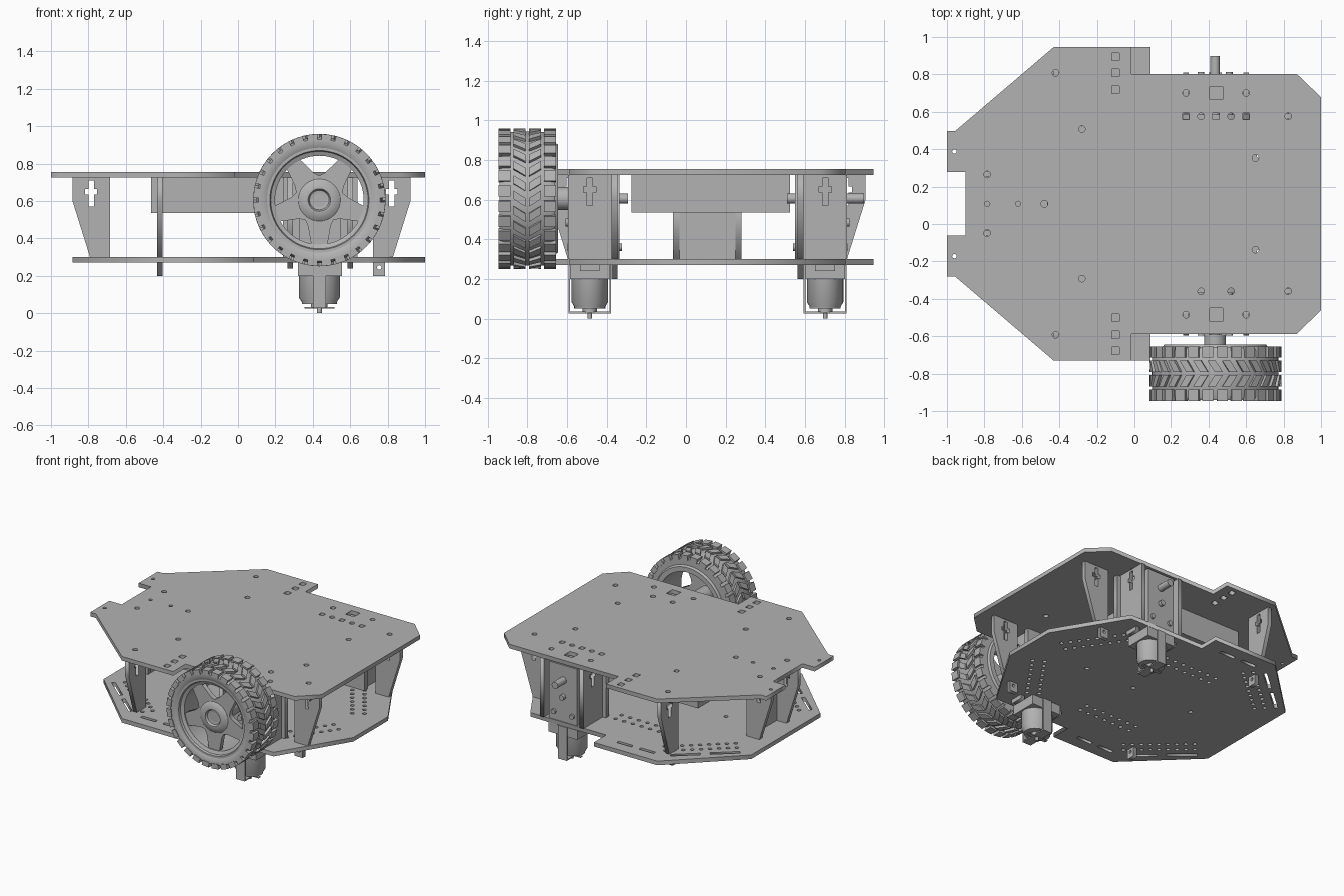
import bpy, bmesh
from math import sin, cos, pi, radians, atan2, hypot
from mathutils import Matrix

cube = bpy.data.objects.get("Cube")
if cube:
    bpy.data.objects.remove(cube)

grey = bpy.data.materials.new("mid grey")
grey.use_nodes = True
grey.diffuse_color = (0.45, 0.45, 0.45, 1)
grey.node_tree.nodes["Principled BSDF"].inputs["Base Color"].default_value = (0.45, 0.45, 0.45, 1)

MID = 0.108            # chassis symmetry line in y
AXLE_X, AXLE_Z = 0.435, 0.605
TOP, BOTTOM = 0.74, 0.285
FLAT = Matrix.Identity(4)
FACING_Y = Matrix(((1, 0, 0, 0), (0, 0, -1, 0), (0, 1, 0, 0), (0, 0, 0, 1)))
FACING_X = Matrix(((0, 0, 1, 0), (1, 0, 0, 0), (0, 1, 0, 0), (0, 0, 0, 1)))


def add(name, mesh, smooth=False):
    mesh.materials.clear()
    mesh.materials.append(grey)
    if smooth:
        mesh.shade_smooth()
        mesh.set_sharp_from_angle(angle=radians(35))
    ob = bpy.data.objects.new(name, mesh)
    bpy.context.collection.objects.link(ob)
    return ob


def finish(name, bm, smooth=False):
    bmesh.ops.remove_doubles(bm, verts=bm.verts, dist=1e-5)
    bmesh.ops.recalc_face_normals(bm, faces=bm.faces)
    mesh = bpy.data.meshes.new(name)
    bm.to_mesh(mesh)
    bm.free()
    return add(name, mesh, smooth)


def sheet(name, outline, holes, thick, matrix):
    """Flat sheet cut from an outline with holes."""
    curve = bpy.data.curves.new(name, "CURVE")
    curve.dimensions, curve.fill_mode, curve.extrude = "2D", "BOTH", thick / 2
    for loop in [outline] + holes:
        sp = curve.splines.new("POLY")
        sp.points.add(len(loop) - 1)
        sp.use_cyclic_u = True
        for p, (u, v) in zip(sp.points, loop):
            p.co = (u, v, 0, 1)
    tmp = bpy.data.objects.new(name + " curve", curve)
    bpy.context.collection.objects.link(tmp)
    dg = bpy.context.evaluated_depsgraph_get()
    mesh = bpy.data.meshes.new_from_object(tmp.evaluated_get(dg))
    bpy.data.objects.remove(tmp)
    mesh.transform(matrix)
    return add(name, mesh)


def box(name, x, y, z):
    bm = bmesh.new()
    size = [b - a for a, b in (x, y, z)]
    mid = [(a + b) / 2 for a, b in (x, y, z)]
    bmesh.ops.create_cube(bm, size=1, matrix=Matrix.Translation(mid) @ Matrix.Diagonal((*size, 1)))
    return finish(name, bm)


def lathe(name, profile, centre, axis="Y", closed=False, n=48):
    """Spin (radius, height) points round an axis."""
    bm = bmesh.new()
    cx, cy = centre
    rings = []
    for r, h in profile:
        pts = [(cx + r * cos(2 * pi * i / n), cy + r * sin(2 * pi * i / n)) for i in range(n)]
        rings.append([bm.verts.new((a, h, b) if axis == "Y" else (a, b, h)) for a, b in pts])
    pairs = list(zip(rings, rings[1:])) + ([(rings[-1], rings[0])] if closed else [])
    for a, b in pairs:
        for i in range(n):
            bm.faces.new((a[i], a[(i + 1) % n], b[(i + 1) % n], b[i]))
    if not closed:
        bm.faces.new(rings[0])
        bm.faces.new(rings[-1])
    return finish(name, bm, True)


def rod(name, r, a, b, centre, axis="Y", n=24):
    return lathe(name, [(r, a), (r, b)], centre, axis, n=n)


def rect(u, v, w, h):
    return [(u - w / 2, v - h / 2), (u + w / 2, v - h / 2), (u + w / 2, v + h / 2), (u - w / 2, v + h / 2)]


def circle(u, v, r, n=12):
    return [(u + r * cos(2 * pi * i / n), v + r * sin(2 * pi * i / n)) for i in range(n)]


def slot(p, q, w):
    a, l = atan2(q[1] - p[1], q[0] - p[0]), hypot(q[0] - p[0], q[1] - p[1])
    c, s = cos(a), sin(a)
    return [(p[0] + u * c - v * s, p[1] + u * s + v * c) for u, v in rect(l / 2, 0, l, w)]


def cross(u):
    """Bolt slot in the shape of a cross."""
    half = [(0.014, 0.57), (0.014, 0.635), (0.032, 0.635), (0.032, 0.665), (0.014, 0.665), (0.014, 0.71)]
    return [(u + a, b) for a, b in half] + [(u - a, b) for a, b in reversed(half)]


def both(half):
    """Outline symmetric about the chassis middle line."""
    return [(x, MID + d) for x, d in half] + [(x, MID - d) for x, d in reversed(half)]


# Top deck
holes = []
for s in (1, -1):
    for x, d, r in ((-0.42, 0.7, 0.018), (-0.28, 0.4, 0.018), (0.65, 0.245, 0.018), (0.825, 0.468, 0.018),
                    (0.28, 0.593, 0.018), (0.6, 0.593, 0.018), (0.36, 0.468, 0.018), (0.52, 0.468, 0.018),
                    (-0.785, 0.157, 0.018), (-0.96, 0.28, 0.012)):
        holes.append(circle(x, MID + s * d, r))
    holes += [rect(-0.1, MID + s * d, 0.04, 0.04) for d in (0.61, 0.7, 0.785)]
    holes.append(rect(0.44, MID + s * 0.593, 0.07, 0.07))
holes += [rect(x, MID + 0.468, 0.035, 0.035) for x in (0.28, 0.44, 0.6)]
holes += [circle(x, MID, r) for x, r in ((-0.785, 0.014), (-0.62, 0.014), (-0.48, 0.018))]
sheet("top_deck", both([(-0.9, 0.17), (-1, 0.17), (-1, 0.39), (-0.955, 0.39), (-0.43, 0.838), (-0.015, 0.838),
                        (-0.015, 0.695), (0.87, 0.695), (1, 0.57)]), holes, 0.03,
      Matrix.Translation((0, 0, TOP)))

# Bottom deck with hole rows and slots
holes = []
for s in (1, -1):
    for row in (0.0, 0.07):
        for i in range(9):
            holes.append(circle(-0.74 + 0.045 * i + row * 0.65, MID + s * (0.36 + 0.039 * i - row * 0.75), 0.014, 8))
        for i in range(8):
            holes.append(circle(0.6 + 0.035 * i - row, MID + s * (0.5 - 0.05 * i - row * 0.6), 0.014, 8))
        for i in range(7):
            holes.append(circle(-0.24 + 0.07 * i, MID + s * (0.38 + row), 0.014, 8))
    for a in (0.05, 0.55):
        pts = [(-0.82 + 0.4 * t, MID + s * (0.39 + 0.345 * t)) for t in (a, a + 0.38)]
        holes.append(slot(*pts, 0.025))
    for x in (-0.28, -0.1):
        holes.append(slot((x - 0.06, MID + s * 0.74), (x + 0.06, MID + s * 0.74), 0.025))
holes += [circle(x, MID, 0.015) for x in (-0.4, 0.1, 0.5)]
sheet("bottom_deck", both([(-0.885, 0.4), (-0.43, 0.838), (0.085, 0.838), (0.085, 0.695), (0.7, 0.695),
                           (1, 0.2)]), holes, 0.03, Matrix.Translation((0, 0, BOTTOM)))


# Tapered brackets holding the decks apart
def bracket(name, centre, out, matrix, tab):
    pts = [(0, 0.28), (0.1, 0.6), (0.1, 0.725), (-0.1, 0.725), (-0.1, 0.28)]
    gaps = [cross(centre)]
    if tab:
        pts[-1:] = [(-0.1, 0.2), (-0.035, 0.2), (-0.035, 0.28)]
        gaps.append(circle(centre - out * 0.067, 0.245, 0.012))
    sheet(name, [(centre + out * u, v) for u, v in pts], gaps, 0.03, matrix)


for s, side in ((1, "back"), (-1, "front")):
    bracket(side + "_left_bracket", 0.822, 1, Matrix.Translation((0, MID + s * 0.468, 0)) @ FACING_Y, True)
    bracket(side + "_right_bracket", -0.785, -1, Matrix.Translation((0, MID + s * 0.157, 0)) @ FACING_Y, False)
    bracket(side + "_side_bracket", MID + s * 0.697, s, Matrix.Translation((-0.418, 0, 0)) @ FACING_X, True)

    # Motor mount plates
    c = MID + s * 0.593
    for x in (0.28, 0.6):
        outline = [(c - 0.11, 0.725), (c - 0.11, 0.3), (c - 0.05, 0.3), (c - 0.05, 0.24),
                   (c + 0.05, 0.24), (c + 0.05, 0.3), (c + 0.11, 0.3), (c + 0.11, 0.725)]
        sheet(side + "_motor_cheek", outline, [cross(c)], 0.03, Matrix.Translation((x, 0, 0)) @ FACING_X)
    sheet(side + "_motor_backplate", rect(0.44, 0.512, 0.4, 0.425),
          [circle(AXLE_X, AXLE_Z, 0.04), rect(0.36, 0.4, 0.03, 0.05), rect(0.52, 0.4, 0.03, 0.05)],
          0.035, Matrix.Translation((0, MID + s * 0.46, 0)) @ FACING_Y)

    # Gearbox, motor can, strap and axle
    box(side + "_gearbox", (0.325, 0.55), sorted((MID + s * 0.485, MID + s * 0.69)), (0.28, 0.715))
    can = lathe(side + "_motor_can", [(0.1, 0.29), (0.1, 0.085), (0.085, 0.06), (0.085, 0.05), (0.04, 0.05),
                                      (0.04, 0.03), (0.012, 0.03), (0.012, 0)], (AXLE_X, c), "Z", n=32)
    for v in can.data.vertices:
        v.co.x = AXLE_X + (v.co.x - AXLE_X) * 1.1
        v.co.y = c + (v.co.y - c) * 0.92
    box(side + "_motor_collar", (0.32, 0.555), (c - 0.1, c + 0.1), (0.2, 0.28))
    box(side + "_motor_clip", (AXLE_X - 0.08, AXLE_X + 0.08), (c - 0.012, c + 0.012), (0.025, 0.032))
    for e in (-1, 1):
        ys = sorted((c + e * 0.1, c + e * 0.108))
        box(side + "_motor_strap", (0.4, 0.47), ys, (0.035, 0.27))
    box(side + "_motor_strap_base", (0.4, 0.47), (c - 0.108, c + 0.108), (0.027, 0.036))
    ends = sorted((MID + s * 0.4, MID + s * 0.79))
    rod(side + "_axle", 0.025, *ends, (AXLE_X, AXLE_Z))
    for x in (0.36, 0.51):
        rod(side + "_gearbox_bolt", 0.018, *sorted((MID + s * 0.43, MID + s * 0.705)), (x, 0.36), n=12)
    rod(side + "_gearbox_peg", 0.02, *sorted((MID + s * 0.6, MID + s * 0.715)), (AXLE_X, 0.485), n=12)

# Battery case and the panel between the right brackets
box("battery_case", (-0.465, 0.335), (-0.275, 0.525), (0.535, 0.725))
box("right_panel", (-0.712, -0.686), (-0.065, 0.28), (0.285, 0.725))

# Tyre
hub = (AXLE_X, AXLE_Z)
lathe("tyre", [(0.28, -0.93), (0.3, -0.94), (0.325, -0.94), (0.336, -0.92), (0.338, -0.8), (0.336, -0.68),
               (0.325, -0.66), (0.28, -0.66)], hub, closed=True, n=72)

# Tread blocks: two rows of squares outside, two slanted rows as chevrons
bm = bmesh.new()
COUNT = 28
step = 2 * pi / COUNT
for i in range(COUNT):
    for y0, y1, slant in ((-0.945, -0.885, 0), (-0.87, -0.808, 0.5), (-0.792, -0.73, -0.5), (-0.715, -0.655, 0)):
        a = i * step + (0 if slant else step / 2)
        w = step * (0.27 if slant else 0.36)
        foot = [(a - w + slant * step / 2, y0), (a + w + slant * step / 2, y0),
                (a + w - slant * step / 2, y1), (a - w - slant * step / 2, y1)]
        low, high = [[bm.verts.new((hub[0] + r * cos(t), y, hub[1] + r * sin(t))) for t, y in foot]
                     for r in (0.318, 0.354)]
        bm.faces.new(high)
        bm.faces.new(low)
        for k in range(4):
            bm.faces.new((low[k], low[(k + 1) % 4], high[(k + 1) % 4], high[k]))
finish("tyre_tread", bm)

# Rim, five-pointed spokes and hub
lathe("wheel_rim", [(0.285, -0.93), (0.265, -0.93), (0.26, -0.915), (0.237, -0.905), (0.237, -0.645),
                    (0.272, -0.645), (0.285, -0.665)], hub, closed=True, n=64)
star = []
for k in range(5):
    a = radians(54 + 72 * k)
    for r, d in ((0.13, -36), (0.15, -24), (0.245, -10), (0.245, 10), (0.15, 24)):
        star.append((hub[0] + r * cos(a + radians(d)), hub[1] + r * sin(a + radians(d))))
sheet("wheel_spokes", star, [], 0.035, Matrix.Translation((0, -0.88, 0)) @ FACING_Y)
lathe("wheel_hub", [(0.058, -0.59), (0.058, -0.86), (0.125, -0.885), (0.11, -0.9), (0.075, -0.915),
                    (0.06, -0.915), (0.052, -0.9), (0.02, -0.895)], hub)
